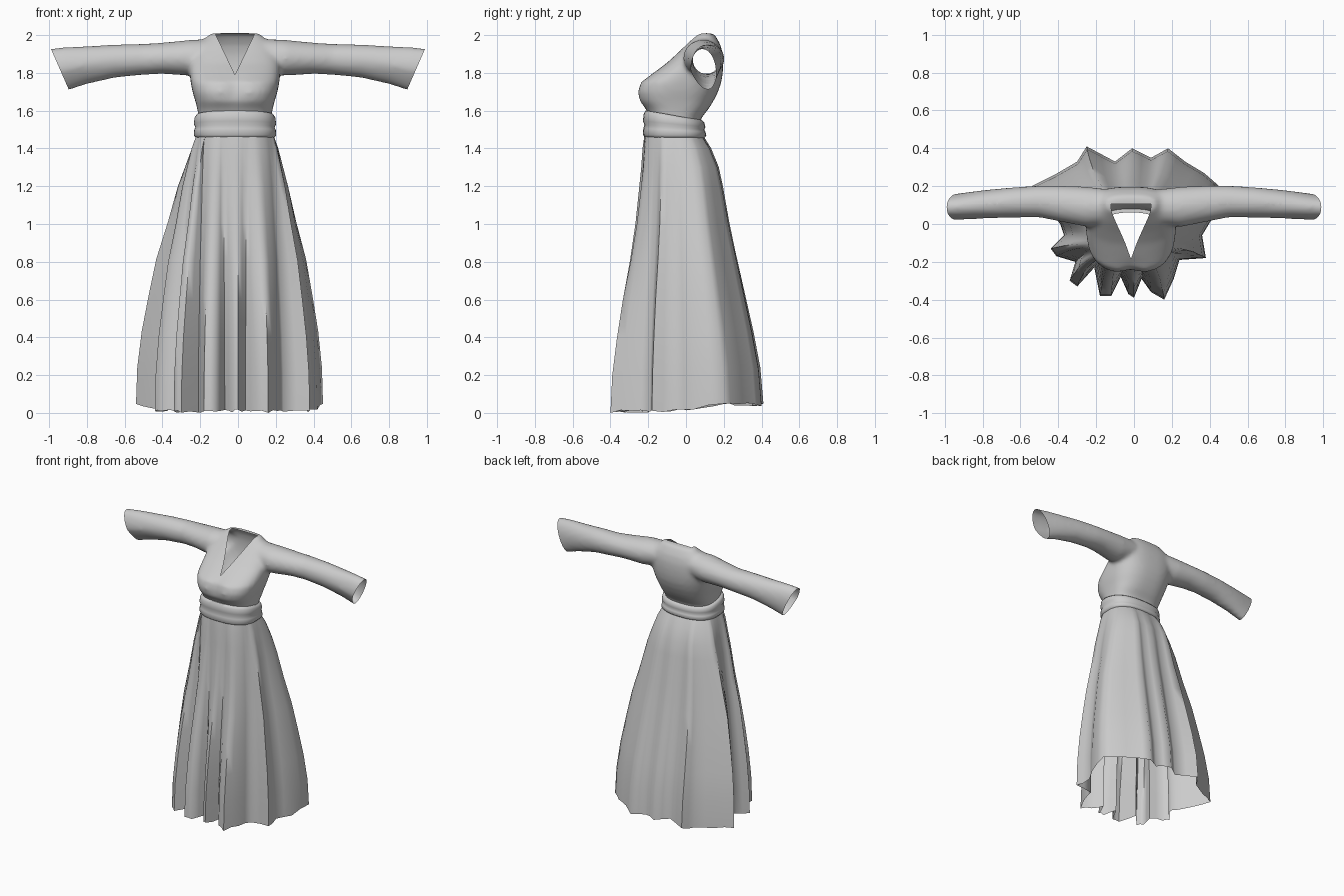
import bpy, bmesh, math, random
from mathutils import Vector

if "Cube" in bpy.data.objects:
    bpy.data.objects.remove(bpy.data.objects["Cube"])

random.seed(4)
CX = -0.016                                    # body centre line

cloth = bpy.data.materials.new("grey_cloth")
cloth.diffuse_color = (0.6, 0.6, 0.6, 1)
cloth.use_nodes = True
cloth.node_tree.nodes["Principled BSDF"].inputs["Base Color"].default_value = cloth.diffuse_color


def add_loft(bm, rings, caps=False):
    """Join rings of equal point count with quads."""
    rows = [[bm.verts.new(p) for p in r] for r in rings]
    n = len(rows[0])
    for a, b in zip(rows, rows[1:]):
        for i in range(n):
            j = (i + 1) % n
            bm.faces.new((a[i], a[j], b[j], b[i]))
    if caps:
        bm.faces.new(rows[0][::-1])
        bm.faces.new(rows[-1])


def make_object(name, bm, angle=60):
    bmesh.ops.recalc_face_normals(bm, faces=bm.faces)
    mesh = bpy.data.meshes.new(name)
    bm.to_mesh(mesh)
    bm.free()
    mesh.materials.append(cloth)
    ob = bpy.data.objects.new(name, mesh)
    bpy.context.collection.objects.link(ob)
    bpy.ops.object.select_all(action='DESELECT')
    bpy.context.view_layer.objects.active = ob
    ob.select_set(True)
    bpy.ops.object.shade_smooth_by_angle(angle=math.radians(angle))
    return ob


def spow(v, e):
    return math.copysign(abs(v) ** e, v)


def clamp(v):
    return max(0.0, min(1.0, v))


# Skirt: a smooth waist ring fanning out to a pleated hem
hem = [(0.45, 0.2), (0.37, 0.27), (0.27, 0.33), (0.18, 0.4), (0.09, 0.35), (-0.01, 0.4),
       (-0.1, 0.33), (-0.25, 0.41), (-0.3, 0.33), (-0.42, 0.26), (-0.54, 0.2),
       (-0.47, 0.1), (-0.39, 0.0), (-0.37, -0.06), (-0.44, -0.13), (-0.41, -0.17),
       (-0.31, -0.2), (-0.34, -0.3), (-0.3, -0.33), (-0.21, -0.23), (-0.18, -0.38),
       (-0.12, -0.38), (-0.07, -0.28), (-0.03, -0.37), (0.0, -0.39), (0.04, -0.29),
       (0.09, -0.36), (0.16, -0.4), (0.21, -0.29), (0.24, -0.19), (0.38, -0.18),
       (0.36, -0.06), (0.42, 0.04)]
# height, sideways spread, front spread, back spread
spread = [(1.47, 0, 0, 0), (1.4, .12, .06, .14), (1.3, .23, .1, .27), (1.2, .34, .16, .34),
          (1.0, .5, .28, .45), (.8, .68, .45, .58), (.6, .8, .66, .71), (.4, .91, .82, .84),
          (.2, .98, .95, .95), (0.0, 1, 1, 1)]
outline = []
for i, p in enumerate(hem):
    a, b = Vector(p), Vector(hem[(i + 1) % len(hem)])
    outline += [a, a.lerp(b, 0.5)]
lift = [0.02 + 0.035 * clamp((p.y + 0.1) / 0.3) - random.random() * 0.018 for p in outline]
low = min(lift)
rings = []
for z, wx, wf, wb in spread:
    ring = []
    for p, up in zip(outline, lift):
        a = math.atan2(p.y + 0.06, p.x - CX)
        wxp = CX + 0.205 * spow(math.cos(a), 0.8)
        wyp = -0.065 + 0.155 * spow(math.sin(a), 0.8)
        back = clamp((p.y + 0.15) / 0.3)
        wy = wf * (1 - back) + wb * back
        ring.append((wxp + (p.x - wxp) * wx, wyp + (p.y - wyp) * wy,
                     z + (up - low) * clamp(1 - z / 1.2)))
    rings.append(ring)
bm = bmesh.new()
add_loft(bm, rings)
make_object("skirt", bm, 70)

# Waistband: two soft rolls, higher at the front
profile = [(0, -.025), (0, -.004), (.12, .008), (.35, .006), (.48, 0), (.62, .008),
           (.88, .004), (1, -.006), (1, -.03)]
rings = []
for f, out in profile:
    ring = []
    for i in range(48):
        a = math.tau * i / 48
        c, s = spow(math.cos(a), .8), spow(math.sin(a), .8)
        top = 1.575 - 0.025 * s
        ring.append((CX + (0.21 + out) * c, -0.062 + (0.158 + out) * s + 0.01 * (0.5 - f) * (s > 0),
                     1.455 + (top - 1.455) * f))
    rings.append(ring)
bm = bmesh.new()
add_loft(bm, rings)
make_object("waistband", bm)

# Bodice: closed torso and sleeve volumes, fused, then opened at neck, cuffs and waist
bm = bmesh.new()
torso = [(1.45, .19, -.19, .06), (1.56, .19, -.19, .08), (1.61, .2, -.215, .12),
         (1.65, .21, -.25, .145), (1.70, .225, -.262, .17), (1.75, .235, -.245, .187),
         (1.80, .24, -.175, .195), (1.85, .24, -.105, .197), (1.90, .23, -.05, .195),
         (1.95, .2, 0, .182), (1.99, .15, .04, .16), (2.01, .13, .06, .145)]
rings = []
for z, hw, yf, yb in torso:
    ring = []
    for i in range(48):
        a = math.tau * i / 48
        x = hw * spow(math.cos(a), .75)
        s = spow(math.sin(a), .75)
        y = (yf + yb) / 2 + (yb - yf) / 2 * s
        if s < 0:                              # dip between the two sides of the bust
            y += 0.022 * math.exp(-(x / .05) ** 2 - ((z - 1.71) / .07) ** 2)
        ring.append((CX + x, y, z))
    rings.append(ring)
add_loft(bm, rings, True)

# x, top, bottom, front, back
sleeve = [(.1, 1.98, 1.81, .0, .18), (.25, 1.975, 1.785, -.015, .197), (.4, 1.96, 1.795, .015, .203),
          (.5, 1.954, 1.79, .035, .203), (.65, 1.95, 1.775, .033, .193), (.8, 1.942, 1.74, .028, .178),
          (.92, 1.936, 1.7, .022, .162), (1.04, 1.925, 1.68, .022, .145)]
for side in (-1, 1):
    rings = []
    for x, top, bot, f, b in sleeve:
        ring = []
        for i in range(32):
            a = math.tau * i / 32
            s = math.sin(a)
            narrow = 1 - 0.35 * clamp((x - .6) / .4) * clamp(-s)
            y = (f + b) / 2 + (b - f) / 2 * math.cos(a) * narrow + .03 * clamp((x - .6) / .4) * clamp(-s)
            ring.append((side * x, y, (top + bot) / 2 + (top - bot) / 2 * s))
        rings.append(ring)
    add_loft(bm, rings, True)
solid = make_object("bodice_solid", bm)
remesh = solid.modifiers.new("fuse", 'REMESH')
remesh.mode = 'VOXEL'
remesh.voxel_size = 0.014
soften = solid.modifiers.new("soften", 'SMOOTH')
soften.factor = 0.5
soften.iterations = 8
fused = bpy.data.meshes.new_from_object(
    solid.evaluated_get(bpy.context.evaluated_depsgraph_get()))
bpy.data.objects.remove(solid)

bm = bmesh.new()
bm.from_mesh(fused)
V_LOW, V_SLOPE, NECK_BACK = 1.79, 0.48, 0.105
cuts = [((0, 0, 1.52), (0, 0, 1)), ((0, NECK_BACK, 0), (0, 1, 0))]
for side in (-1, 1):
    cuts.append(((side * .985, 0, 1.915), (side * .205, 0, -.09)))
    cuts.append(((CX, 0, V_LOW), (side, 0, -V_SLOPE)))
for co, no in cuts:
    bmesh.ops.bisect_plane(bm, geom=bm.verts[:] + bm.edges[:] + bm.faces[:],
                           plane_co=co, plane_no=no, dist=1e-5)


def is_open(c):
    cuff = (abs(c.x) - .985) * .205 - (c.z - 1.915) * .09 > 0
    neck = c.y < NECK_BACK and abs(c.x - CX) < (c.z - V_LOW) * V_SLOPE
    return c.z < 1.52 or cuff or neck


bmesh.ops.delete(bm, geom=[f for f in bm.faces if is_open(f.calc_center_median())], context='FACES')
make_object("bodice", bm)
